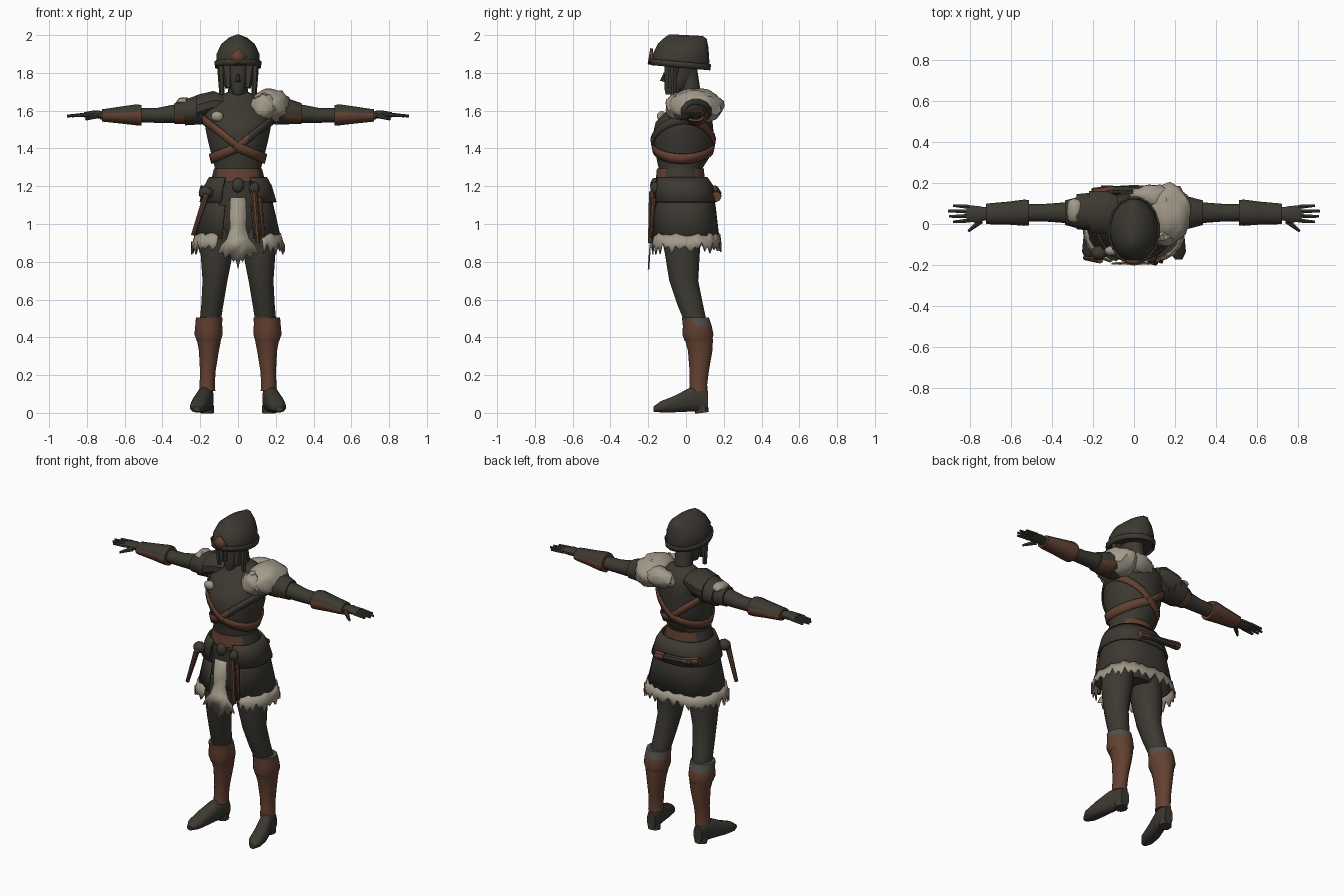
import bpy, bmesh, math, random
from mathutils import Vector, Matrix
random.seed(4)


def mat(name, rgb):
    m = bpy.data.materials.new(name)
    m.diffuse_color = (*rgb, 1)
    return m


DARK = mat("dark_leather", (0.046, 0.041, 0.032))
BROWN = mat("brown_leather", (0.125, 0.052, 0.031))
FUR = mat("pale_fur", (0.36, 0.32, 0.25))
GREY = mat("grey_cloth", (0.085, 0.08, 0.07))


def finish(name, bm, mats, rule=None, thick=0):
    bmesh.ops.recalc_face_normals(bm, faces=bm.faces[:])
    bm.normal_update()
    if rule:
        for f in bm.faces:
            f.material_index = rule(f.calc_center_median(), f.normal)
    me = bpy.data.meshes.new(name)
    bm.to_mesh(me)
    bm.free()
    for m in mats:
        me.materials.append(m)
    ob = bpy.data.objects.new(name, me)
    bpy.context.collection.objects.link(ob)
    if thick:
        mod = ob.modifiers.new("thickness", "SOLIDIFY")
        mod.thickness = thick
        mod.offset = 0
    return ob


def spow(v, p):
    return math.copysign(abs(v) ** p, v)


def loft(name, rings, mats, axis="z", n=16, caps=True, p=1.0, rule=None, thick=0, drop=None, tilt=0):
    """Skin elliptical rings (cx, cy, cz, radius_a, radius_b) across one axis."""
    bm = bmesh.new()
    rows = []
    for cx, cy, cz, a, b in rings:
        row = []
        for i in range(n):
            t = 2 * math.pi * (i + 0.5) / n
            u, v = a * spow(math.cos(t), p), b * spow(math.sin(t), p)
            d = {"z": (u, v, -tilt * v), "x": (0, u, v), "y": (u, 0, v)}[axis]
            row.append(bm.verts.new((cx + d[0], cy + d[1], cz + d[2])))
        rows.append(row)
    for r, s in zip(rows, rows[1:]):
        for i in range(n):
            j = (i + 1) % n
            bm.faces.new((r[i], r[j], s[j], s[i]))
    if caps:
        bm.faces.new(rows[0])
        bm.faces.new(rows[-1])
    if drop:
        gone = [f for f in bm.faces if drop(f.calc_center_median())]
        bmesh.ops.delete(bm, geom=gone, context="FACES")
    return finish(name, bm, mats, rule, thick)


def rod(name, a, b, r1, r2, m, n=8):
    a, b = Vector(a), Vector(b)
    bm = bmesh.new()
    M = Matrix.Translation((a + b) / 2) @ (b - a).to_track_quat("Z", "Y").to_matrix().to_4x4()
    bmesh.ops.create_cone(bm, cap_ends=True, segments=n, radius1=r1, radius2=r2, depth=(b - a).length, matrix=M)
    return finish(name, bm, [m])


def blob(name, c, size, m, rough=0, sub=2):
    bm = bmesh.new()
    bmesh.ops.create_icosphere(bm, subdivisions=sub, radius=1)
    for v in bm.verts:
        k = 1 + random.uniform(-rough, rough)
        v.co = Vector(c) + Vector([v.co[i] * size[i] * k for i in range(3)])
    return finish(name, bm, [m])


def plate(name, pts, m, thick=0.008):
    bm = bmesh.new()
    bm.faces.new([bm.verts.new(q) for q in pts])
    return finish(name, bm, [m], thick=thick)


# Torso, neck and head
TORSO = [(0, -0.02, 1.20, 0.145, 0.12), (0, -0.03, 1.29, 0.122, 0.115), (0, -0.015, 1.36, 0.14, 0.145),
         (0, -0.015, 1.46, 0.165, 0.165), (0, -0.01, 1.54, 0.18, 0.152), (0, 0.03, 1.61, 0.18, 0.12),
         (0, 0.04, 1.665, 0.12, 0.08), (0, 0.035, 1.70, 0.055, 0.05)]
loft("torso", TORSO, [DARK], n=24)
loft("neck", [(0, 0.03, 1.66, 0.055, 0.055), (0, 0.01, 1.82, 0.048, 0.05)], [DARK])
loft("head", [(0, -0.08, 1.685, 0.022, 0.028), (0, -0.05, 1.72, 0.045, 0.066),
              (0, -0.03, 1.78, 0.06, 0.086), (0, -0.025, 1.88, 0.068, 0.09)], [DARK])
rod("nose", (0, -0.112, 1.80), (0, -0.125, 1.755), 0.006, 0.013, DARK)

# Helmet with ridge, brow band, cheek straps and front diamond
loft("helmet", [(0, -0.03, 1.835, 0.112, 0.15), (0, -0.03, 1.86, 0.118, 0.157), (0, -0.025, 1.90, 0.115, 0.15),
                (0, -0.015, 1.95, 0.092, 0.135), (0, 0, 1.985, 0.05, 0.112), (0, 0, 2.0, 0.01, 0.09)],
     [DARK], n=16, tilt=0.05)
loft("helmet_rim", [(0, -0.03, 1.828, 0.119, 0.157), (0, -0.03, 1.86, 0.124, 0.163)], [DARK], n=16, tilt=0.09,
     caps=False, thick=0.008)
plate("brow_diamond", [(0, -0.196, 1.845), (0.045, -0.18, 1.885), (0, -0.182, 1.93), (-0.045, -0.18, 1.885)],
      BROWN, 0.014)
for s, side in ((1, "left"), (-1, "right")):
    rod(side + "_cheek_strap", (s * 0.09, -0.065, 1.85), (s * 0.085, -0.065, 1.685), 0.022, 0.014, DARK, 6)
    rod(side + "_cheek_guard", (s * 0.062, -0.06, 1.85), (s * 0.05, -0.08, 1.72), 0.035, 0.018, DARK, 6)


# Crossed straps that follow the torso
def torso_at(z):
    for r, q in zip(TORSO, TORSO[1:]):
        if r[2] <= z <= q[2]:
            k = (z - r[2]) / (q[2] - r[2])
            return [r[i] + (q[i] - r[i]) * k for i in (1, 3, 4)]


def strap(name, s, rule):
    bm = bmesh.new()
    n, rows = 40, []
    for i in range(n):
        t = 2 * math.pi * i / n
        c = s * math.cos(t)
        mid = 1.405 + (0.06 * c if c < 0 else 0.15 * c)
        row = []
        for dz in (-0.026, 0.026):
            cy, a, b = torso_at(mid + dz)
            row.append(bm.verts.new(((a + 0.008) * math.cos(t), cy + (b + 0.008) * math.sin(t), mid + dz)))
        rows.append(row)
    for i in range(n):
        r, q = rows[i], rows[(i + 1) % n]
        bm.faces.new((r[0], q[0], q[1], r[1]))
    finish(name, bm, [BROWN, DARK], rule, 0.008)


strap("right_high_strap", -1, None)
strap("left_high_strap", 1, lambda c, nrm: int(c.x > 0.06 and c.y < 0))

# Belt, hip flap, pelvis and skirt
loft("belt", [(0, -0.03, 1.225, 0.145, 0.132), (0, -0.03, 1.295, 0.128, 0.125)], [BROWN, DARK], n=24,
     rule=lambda c, nrm: int(abs(c.x) > 0.11))
loft("pelvis", [(0, -0.01, 0.92, 0.1, 0.09), (0, -0.01, 1.0, 0.16, 0.13), (0, -0.01, 1.24, 0.14, 0.125)], [DARK])
loft("hip_flap", [(0, -0.025, 1.245, 0.15, 0.135), (0, -0.015, 1.2, 0.175, 0.155), (0, -0.01, 1.115, 0.2, 0.17)],
     [DARK], n=24, caps=False, p=0.85, thick=0.012, drop=lambda c: c.y < 0 and abs(c.x) < 0.06)
loft("skirt", [(0, -0.015, 1.2, 0.155, 0.14), (0, -0.008, 1.1, 0.183, 0.16), (0, -0.005, 0.92, 0.225, 0.178)],
     [DARK], n=32, caps=False, p=0.8, thick=0.01, drop=lambda c: c.y < 0 and abs(c.x) < 0.085)

# Ragged fur hem
bm = bmesh.new()
n, rows = 64, []
for i in range(n):
    t = 2 * math.pi * i / n
    x, y = spow(math.cos(t), 0.8), spow(math.sin(t), 0.8)
    low = (0.855 if i % 2 else 0.895) + random.uniform(-0.018, 0.015)
    rows.append([bm.verts.new((x * a, -0.005 + y * b, z)) for a, b, z in
                 ((0.226, 0.182, 0.945 + random.uniform(-0.012, 0.008)), (0.236, 0.188, 0.905), (0.246, 0.19, low))])
for i in range(n):
    r, q = rows[i], rows[(i + 1) % n]
    if r[0].co.y < 0 and abs(r[0].co.x) < 0.11:
        continue
    for k in (0, 1):
        bm.faces.new((r[k], q[k], q[k + 1], r[k + 1]))
finish("fur_hem", bm, [FUR], thick=0.008)

# Hanging fur flap at the front, ragged toward its tip
half = [(0.04, 1.14), (0.045, 1.05), (0.042, 0.98), (0.06, 0.92), (0.09, 0.885), (0.11, 0.84), (0.08, 0.85),
        (0.07, 0.815), (0.045, 0.84), (0.025, 0.80), (0.012, 0.81)]
outline = half + [(0, 0.76)] + [(-x, z) for x, z in reversed(half)]
plate("fur_flap", [(x, -0.172 - (1.14 - z) * 0.07, z) for x, z in outline], FUR)

# Belt gear
blob("buckle_pouch", (0, -0.165, 1.205), (0.035, 0.025, 0.04), DARK)
blob("right_pouch", (-0.17, -0.14, 1.165), (0.04, 0.035, 0.035), DARK)
blob("left_pouch", (0.085, -0.165, 1.19), (0.03, 0.025, 0.035), DARK)
rod("right_dagger", (-0.165, -0.175, 1.16), (-0.238, -0.165, 0.94), 0.017, 0.011, BROWN)
rod("left_dagger", (0.085, -0.18, 1.17), (0.105, -0.19, 0.90), 0.017, 0.012, BROWN)
rod("left_dagger_grip", (0.07, -0.172, 1.22), (0.085, -0.18, 1.12), 0.012, 0.012, DARK)
rod("slim_knife", (0.115, -0.172, 1.14), (0.135, -0.185, 0.93), 0.013, 0.008, BROWN)
rod("back_knife_sheath", (-0.16, 0.165, 1.165), (0.05, 0.165, 1.15), 0.022, 0.018, DARK)
rod("back_knife_grip", (-0.2, 0.15, 1.18), (-0.1, 0.168, 1.16), 0.026, 0.02, BROWN)
rod("back_knife_tip", (0.03, 0.165, 1.152), (0.09, 0.16, 1.145), 0.022, 0.028, BROWN)

# Arms, legs and boots on both sides
for s, side in ((1, "left"), (-1, "right")):
    def mir(rings):
        return [(s * r[0], *r[1:]) for r in rings]

    loft(side + "_arm", mir([(0.10, 0.045, 1.60, 0.08, 0.07), (0.25, 0.05, 1.585, 0.062, 0.06),
                             (0.35, 0.055, 1.583, 0.05, 0.048), (0.43, 0.055, 1.575, 0.044, 0.04),
                             (0.55, 0.055, 1.575, 0.042, 0.038), (0.73, 0.05, 1.575, 0.033, 0.022)], ), [DARK], "x")
    loft(side + "_shoulder_cap", mir([(0.17, 0.055, 1.61, 0.09, 0.075), (0.25, 0.055, 1.6, 0.085, 0.072),
                                      (0.335, 0.055, 1.585, 0.062, 0.057)]), [DARK, BROWN], "x", 12,
         rule=lambda c, nrm: int(nrm.z < -0.4 and abs(c.x) > 0.25))
    loft(side + "_bracer", mir([(0.51, 0.055, 1.575, 0.064, 0.056), (0.535, 0.055, 1.578, 0.066, 0.058),
                                (0.61, 0.053, 1.577, 0.058, 0.048), (0.70, 0.05, 1.575, 0.053, 0.036),
                                (0.72, 0.05, 1.575, 0.05, 0.034)]), [BROWN, DARK], "x", 12,
         rule=lambda c, nrm: int(nrm.z > 0.3))
    loft(side + "_hand", mir([(0.71, 0.05, 1.578, 0.03, 0.02), (0.76, 0.048, 1.58, 0.042, 0.022),
                              (0.815, 0.05, 1.578, 0.043, 0.014)]), [DARK], "x", 10)
    for k, reach in enumerate((0.88, 0.9, 0.905, 0.88)):
        y = 0.017 + 0.022 * k
        rod(side + "_finger", (s * 0.80, y, 1.578), (s * reach, y * 1.2 - 0.01, 1.572), 0.012, 0.007, DARK, 6)
    rod(side + "_thumb", (s * 0.745, 0.015, 1.575), (s * 0.805, -0.035, 1.555), 0.016, 0.007, DARK, 6)

    loft(side + "_leg", mir([(0.10, -0.02, 0.98, 0.09, 0.1), (0.112, -0.02, 0.85, 0.088, 0.095),
                             (0.122, -0.012, 0.7, 0.067, 0.078), (0.135, 0.02, 0.58, 0.06, 0.07),
                             (0.145, 0.045, 0.5, 0.057, 0.062), (0.15, 0.06, 0.4, 0.05, 0.055)]), [DARK])
    loft(side + "_boot_shaft", mir([(0.163, 0.065, 0.115, 0.044, 0.05), (0.163, 0.066, 0.15, 0.041, 0.047),
                                    (0.16, 0.07, 0.22, 0.042, 0.052), (0.154, 0.075, 0.33, 0.054, 0.066),
                                    (0.154, 0.068, 0.39, 0.066, 0.076)]), [BROWN])
    loft(side + "_boot_cuff", mir([(0.155, 0.065, 0.38, 0.064, 0.074), (0.156, 0.063, 0.415, 0.076, 0.084),
                                   (0.155, 0.06, 0.46, 0.073, 0.078), (0.153, 0.05, 0.505, 0.071, 0.073)]),
         [BROWN, GREY], rule=lambda c, nrm: int(c.z > 0.46 and nrm.y > -0.35))
    loft(side + "_shoe", mir([(0.218, -0.172, 0.02, 0.018, 0.014), (0.212, -0.135, 0.032, 0.042, 0.03),
                              (0.2, -0.06, 0.047, 0.047, 0.045), (0.178, 0.02, 0.07, 0.041, 0.065),
                              (0.166, 0.08, 0.075, 0.038, 0.07), (0.163, 0.117, 0.06, 0.028, 0.055)]),
         [DARK], "y", 12, p=0.8)
    rod(side + "_heel", (s * 0.164, 0.085, 0.0), (s * 0.164, 0.08, 0.04), 0.036, 0.036, DARK, 12)

# Fur mantle on one shoulder, layered plates on the other
blob("fur_mantle", (0.175, 0.055, 1.625), (0.105, 0.145, 0.09), FUR, 0.08, 3)
blob("fur_mantle_front", (0.14, -0.05, 1.62), (0.07, 0.06, 0.07), FUR, 0.1, 3)
blob("fur_mantle_back", (0.09, 0.135, 1.63), (0.11, 0.055, 0.06), FUR, 0.1, 3)
loft("inner_shoulder_plate", [(-0.08, 0.05, 1.64, 0.09, 0.045), (-0.13, 0.055, 1.635, 0.108, 0.072),
                              (-0.22, 0.06, 1.61, 0.105, 0.075)], [DARK], "x", 12)
loft("outer_shoulder_plate", [(-0.19, 0.06, 1.61, 0.098, 0.085), (-0.28, 0.06, 1.59, 0.088, 0.07)], [DARK], "x", 12)
blob("shoulder_fur_patch", (-0.29, 0.07, 1.645), (0.04, 0.06, 0.026), FUR, 0.15)
blob("chest_boss", (-0.11, -0.13, 1.57), (0.033, 0.025, 0.028), FUR, 0.08)

# Smooth shading with sharp edges kept
bpy.ops.object.select_all(action="SELECT")
bpy.context.view_layer.objects.active = bpy.context.scene.objects[0]
bpy.ops.object.shade_smooth_by_angle(angle=math.radians(40))
